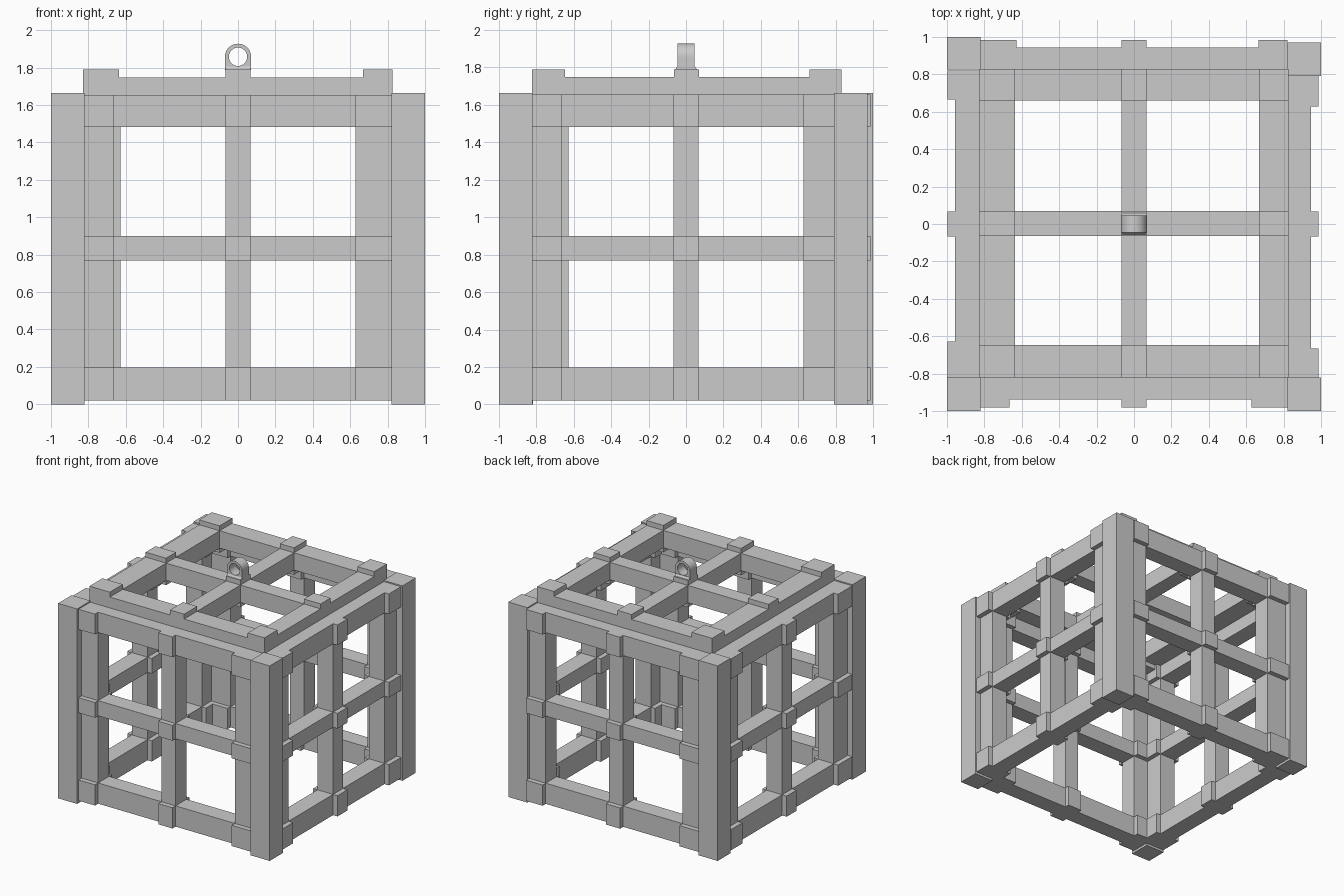
import bpy, bmesh, math
from mathutils import Vector

if "Cube" in bpy.data.objects:
    bpy.data.objects.remove(bpy.data.objects["Cube"])


def add_box(bm, a, b):
    """Axis-aligned box between two opposite corners."""
    lo = [min(p, q) for p, q in zip(a, b)]
    hi = [max(p, q) for p, q in zip(a, b)]
    res = bmesh.ops.create_cube(bm, size=1)
    for v in res["verts"]:
        v.co = Vector([hi[i] if v.co[i] > 0 else lo[i] for i in range(3)])


def finish(bm, name):
    bmesh.ops.recalc_face_normals(bm, faces=bm.faces)
    me = bpy.data.meshes.new(name)
    bm.to_mesh(me)
    bm.free()
    ob = bpy.data.objects.new(name, me)
    bpy.context.collection.objects.link(ob)
    return ob


def lattice(name, us, vs, outer, place):
    """3x3 lattice: thick blocks at crossings, thinner bars between them.
    place(u, v, depth) maps panel coordinates to world."""
    node = (outer, outer - 0.23)
    bar = (outer - 0.042, outer - 0.19)
    bm = bmesh.new()

    def box(u, v, d):
        add_box(bm, place(u[0], v[0], d[0]), place(u[1], v[1], d[1]))

    for u in us:
        for v in vs:
            box(u, v, node)
    for u0, u1 in zip(us, us[1:]):
        for v in vs:
            box((u0[1], u1[0]), v, bar)
    for v0, v1 in zip(vs, vs[1:]):
        for u in us:
            box(u, (v0[1], v1[0]), bar)
    return finish(bm, name)


# Corner posts
posts = {
    "front_left_post": (-1.0, -0.82, -1.0, -0.817),
    "front_right_post": (0.82, 1.0, -1.0, -0.82),
    "back_left_post": (-1.0, -0.82, 0.825, 1.0),
    "back_right_post": (0.82, 1.0, 0.79, 0.97),
}
for name, (x0, x1, y0, y1) in posts.items():
    bm = bmesh.new()
    add_box(bm, (x0, y0, 0), (x1, y1, 1.665))
    finish(bm, name)

# Side lattices, each turned a quarter around the cage
us = [(-0.82, -0.665), (-0.067, 0.067), (0.627, 0.82)]
vs = [(0.02, 0.197), (0.77, 0.9), (1.482, 1.655)]
lattice("front_lattice", us, vs, 0.98, lambda u, v, d: (u, -d, v))
lattice("back_lattice", us, vs, 0.985, lambda u, v, d: (-u, d, v))
lattice("right_lattice", us, vs, 0.987, lambda u, v, d: (d, u, v))
lattice("left_lattice", us, vs, 0.998, lambda u, v, d: (-d, -u, v))

# Top lattice
lattice("top_lattice",
        [(-0.828, -0.635), (-0.067, 0.067), (0.667, 0.825)],
        [(-0.822, -0.647), (-0.063, 0.07), (0.66, 0.83)],
        1.79, lambda u, v, d: (u, v, d))

# Hanging lug: rounded plate with a round hole
R, r, zc, half, n = 0.07, 0.049, 1.858, 0.046, 32
outer, inner = [], []
for i in range(n):
    a = 2 * math.pi * i / n
    c, s = math.cos(a), math.sin(a)
    inner.append((r * c, zc + r * s))
    if s >= -1e-6:
        outer.append((R * c, zc + R * s))
    else:
        k = min(1 / max(abs(c), 1e-6), 1 / abs(s))
        outer.append((R * c * k, zc + R * s * k))
bm = bmesh.new()
rings = [[bm.verts.new((x, y, z)) for x, z in pts]
         for pts, y in ((outer, -half), (inner, -half), (inner, half), (outer, half))]
for a, b in zip(rings, rings[1:] + rings[:1]):
    for i in range(n):
        j = (i + 1) % n
        bm.faces.new((a[i], a[j], b[j], b[i]))
lug = finish(bm, "hanging_lug")
bpy.context.view_layer.objects.active = lug
lug.select_set(True)
bpy.ops.object.shade_smooth_by_angle(angle=math.radians(35))

# Flared foot under the lug
bm = bmesh.new()
add_box(bm, (-0.067, -0.063, 1.78), (0.067, 0.065, 1.807))
for v in bm.verts:
    if v.co.z > 1.8:
        v.co.y = math.copysign(half, v.co.y)
finish(bm, "lug_foot")
